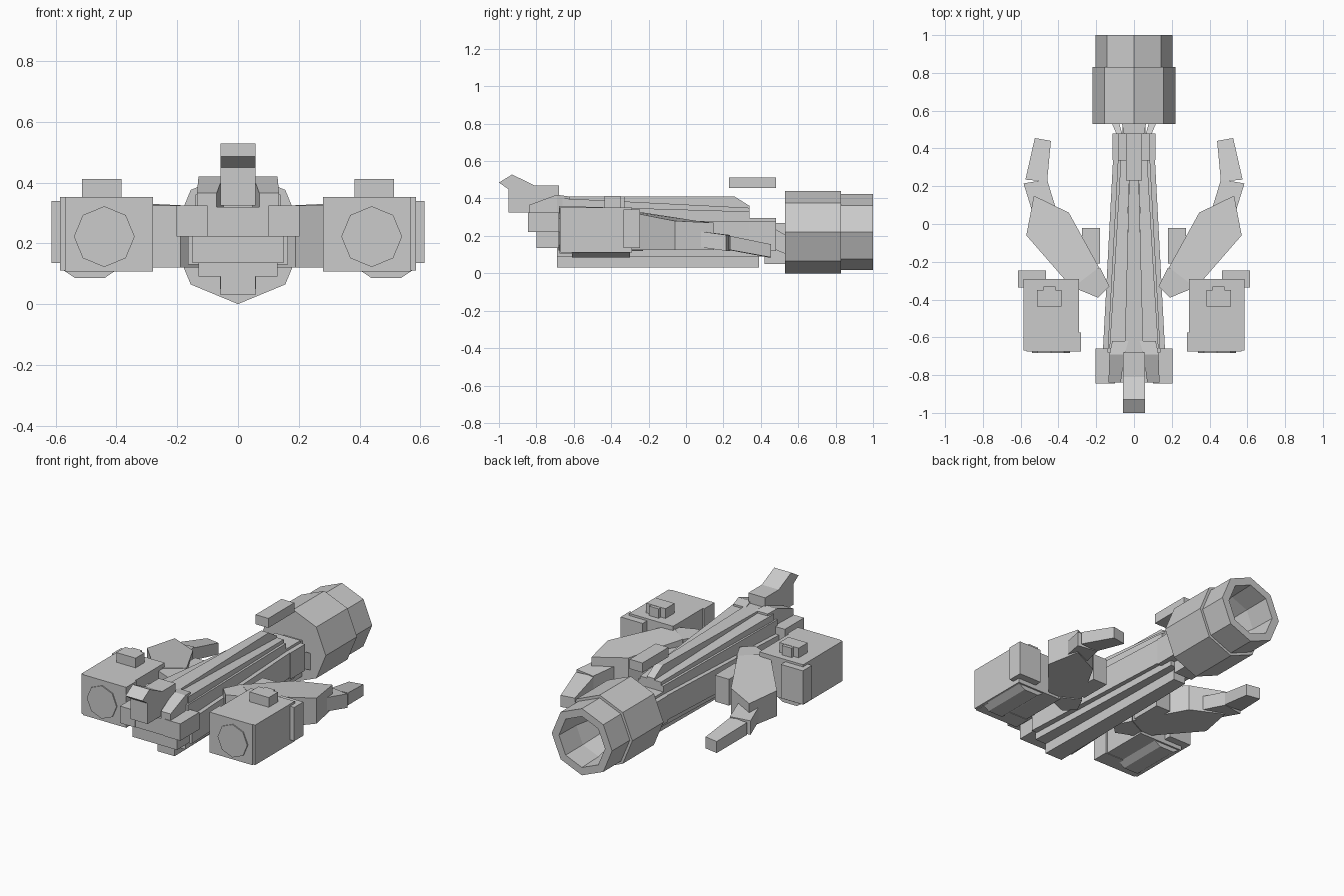
import bpy, bmesh, math


def finish(name, bm, mirror=False):
    bmesh.ops.recalc_face_normals(bm, faces=bm.faces)
    me = bpy.data.meshes.new(name)
    bm.to_mesh(me)
    bm.free()
    ob = bpy.data.objects.new(name, me)
    bpy.context.collection.objects.link(ob)
    if mirror:
        m = ob.modifiers.new("Mirror", 'MIRROR')
        m.use_mirror_merge = False
        m.use_clip = False
    return ob


def loft(name, sections, mirror=False):
    """Skin a list of equally long point loops and cap both ends."""
    bm = bmesh.new()
    rings = [[bm.verts.new(p) for p in s] for s in sections]
    n = len(rings[0])
    for a, b in zip(rings, rings[1:]):
        for i in range(n):
            j = (i + 1) % n
            bm.faces.new((a[i], a[j], b[j], b[i]))
    bm.faces.new(rings[0])
    bm.faces.new(rings[-1])
    return finish(name, bm, mirror)


def rect(y, x0, x1, z0, z1):
    return [(x0, y, z0), (x1, y, z0), (x1, y, z1), (x0, y, z1)]


def box(name, x0, x1, y0, y1, z0, z1, mirror=False):
    return loft(name, [rect(y0, x0, x1, z0, z1), rect(y1, x0, x1, z0, z1)], mirror)


def octagon(y, r, cx=0, cz=0.22):
    return [(cx + r * math.sin(i * math.pi / 4), y, cz - r * math.cos(i * math.pi / 4))
            for i in range(8)]


# Engine: stepped octagonal drum with a hollow, tapering nozzle
loft("engine", [octagon(y, r) for y, r in
                ((0.53, 0.22), (0.83, 0.22), (0.83, 0.203), (1.0, 0.203),
                 (1.0, 0.155), (0.84, 0.15), (0.64, 0.11))])
box("nozzle_core", -0.05, 0.05, 0.6, 0.74, 0.17, 0.27)

# Hull: tapering stacked layers
loft("hull", [rect(-0.68, -0.165, 0.165, 0.13, 0.28),
              rect(0.36, -0.11, 0.11, 0.13, 0.28)])
loft("hull_floor", [rect(-0.69, -0.13, 0.13, 0.09, 0.14),
                    rect(0.42, -0.085, 0.085, 0.09, 0.14)])
loft("keel", [rect(-0.69, -0.057, 0.057, 0.03, 0.12),
              rect(0.39, -0.04, 0.04, 0.03, 0.12)])
loft("upper_deck", [rect(-0.68, -0.14, 0.14, 0.27, 0.36),
                    rect(0.34, -0.085, 0.085, 0.27, 0.33)])
loft("deck_rail", [rect(-0.66, 0.05, 0.13, 0.34, 0.4),
                   rect(-0.35, 0.04, 0.11, 0.34, 0.385),
                   rect(0.34, 0.025, 0.07, 0.32, 0.35)], True)
loft("spine", [rect(-0.68, -0.05, 0.05, 0.33, 0.41),
               rect(0.26, -0.025, 0.025, 0.33, 0.41),
               rect(0.34, -0.025, 0.025, 0.3, 0.36)])

# Neck joining hull and engine
box("neck_collar", -0.115, 0.115, 0.34, 0.48, 0.12, 0.28)
box("neck_block", -0.085, 0.085, 0.34, 0.48, 0.2, 0.295)
loft("neck", [rect(0.42, -0.06, 0.06, 0.05, 0.17),
              rect(0.55, -0.06, 0.06, 0.05, 0.17)])
loft("neck_shaft", [rect(0.46, -0.05, 0.05, 0.15, 0.27),
                    rect(0.62, -0.08, 0.08, 0.15, 0.27)])
loft("neck_brace", [rect(0.47, 0.06, 0.09, 0.13, 0.24),
                    rect(0.54, 0.08, 0.12, 0.1, 0.2)], True)
box("sensor_bar", -0.043, 0.043, 0.23, 0.48, 0.455, 0.513)

# Nose: upturned crest and stacked blocks
crest = [(-1, 0.485), (-0.93, 0.528), (-0.81, 0.47), (-0.68, 0.47),
         (-0.68, 0.325), (-0.95, 0.325), (-0.95, 0.45)]
loft("nose_crest", [[(x, y, z) for y, z in crest] for x in (-0.057, 0.057)])
box("nose_cheek", 0.1, 0.203, -0.845, -0.66, 0.222, 0.325, True)
box("nose_core", -0.11, 0.11, -0.84, -0.66, 0.222, 0.32)
loft("nose_wedge", [rect(-0.84, 0.07, 0.135, 0.32, 0.365),
                    rect(-0.69, 0.05, 0.13, 0.32, 0.42),
                    rect(-0.62, 0.03, 0.115, 0.32, 0.41)], True)
box("nose_jaw", -0.15, 0.15, -0.8, -0.66, 0.135, 0.225)

# Side pods
box("pod_body", 0.29, 0.585, -0.67, -0.29, 0.11, 0.353, True)
box("pod_front", 0.28, 0.57, -0.675, -0.575, 0.107, 0.353, True)
loft("pod_intake", [octagon(y, 0.1, 0.44, 0.222) for y in (-0.682, -0.66)], True)
loft("pod_belly", [[(0.4, y, 0.112), (0.44, y, 0.085), (0.535, y, 0.085),
                    (0.58, y, 0.115)] for y in (-0.61, -0.3)], True)
box("pod_rear_fin", 0.465, 0.613, -0.335, -0.247, 0.135, 0.34, True)
box("pod_hatch", 0.383, 0.513, -0.437, -0.35, 0.35, 0.412, True)
box("pod_hatch_step", 0.415, 0.48, -0.36, -0.33, 0.35, 0.41, True)

# Swept arms: a joint by the hull, a broad forearm and a two-part claw
box("arm_mount", 0.18, 0.275, -0.21, -0.02, 0.125, 0.285, True)
loft("arm_joint", [[(x, y, z) for x, y in
                    ((0.13, -0.33), (0.19, -0.39), (0.3, -0.345), (0.3, -0.29), (0.18, -0.23))]
                   for z in (0.12, 0.325)], True)
forearm = [(0.53, 0.15, 0.27), (0.57, -0.06, 0.28), (0.37, -0.29, 0.325),
           (0.29, -0.31, 0.33), (0.185, -0.23, 0.325), (0.345, 0.06, 0.28)]
loft("forearm", [[(x, y, 0.125) for x, y, z in forearm], forearm], True)


def section(xa, ya, xb, yb, z0, z1):
    return [(xa, ya, z0), (xb, yb, z0), (xb, yb, z1), (xa, ya, z1)]


loft("claw_base", [section(0.41, 0.07, 0.54, 0.07, 0.14, 0.225),
                   section(0.46, 0.235, 0.585, 0.215, 0.12, 0.205)], True)
loft("claw_tip", [section(0.46, 0.225, 0.575, 0.235, 0.125, 0.2),
                  section(0.44, 0.44, 0.525, 0.455, 0.085, 0.155)], True)
